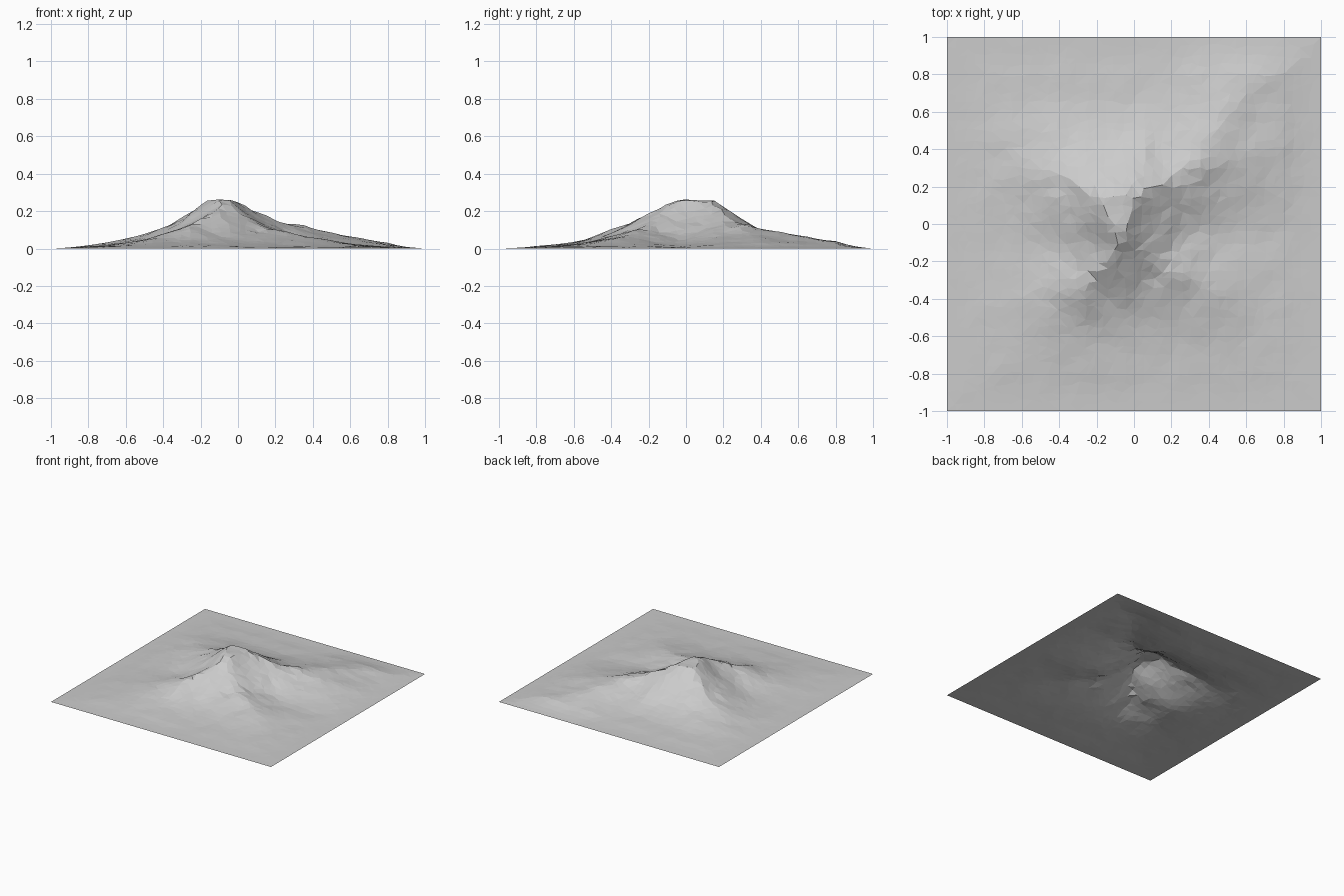
import bpy, bmesh, random
from mathutils import Vector, noise
from mathutils.geometry import intersect_point_line

random.seed(4)
if "Cube" in bpy.data.objects:
    bpy.data.objects.remove(bpy.data.objects["Cube"], do_unlink=True)

# Crest lines of the mountain: x, y, height
SUMMIT = (-0.1, 0.09, 0.262)
SHOULDER = (0.02, 0.16, 0.235)
RIDGES = [
    [SUMMIT, SHOULDER, (0.2, 0.24, 0.15), (0.3, 0.31, 0.12), (0.4, 0.42, 0.1),
     (0.5, 0.6, 0.07), (0.63, 0.75, 0.04), (0.75, 0.9, 0)],
    [(0.3, 0.31, 0.12), (0.45, 0.35, 0.095), (0.6, 0.39, 0.06), (0.9, 0.42, 0)],
    [SUMMIT, (-0.25, 0.18, 0.18), (-0.4, 0.27, 0.105), (-0.6, 0.4, 0.035), (-0.8, 0.5, 0)],
    [SUMMIT, (-0.07, -0.02, 0.235), (-0.12, -0.18, 0.19), (-0.24, -0.3, 0.125),
     (-0.38, -0.43, 0.06), (-0.55, -0.6, 0.02), (-0.7, -0.75, 0)],
    [(-0.07, -0.02, 0.235), (0.02, -0.13, 0.17), (0.15, -0.22, 0.115),
     (0.35, -0.33, 0.065), (0.55, -0.45, 0.02), (0.75, -0.6, 0)],
]


def ridge_height(point, ridge):
    """Height lent to a point by the closest parts of one crest."""
    best = 0
    for a, b in zip(ridge, ridge[1:]):
        start, end = Vector(a[:2]), Vector(b[:2])
        near, t = intersect_point_line(point, start, end)
        t = min(max(t, 0), 1)
        distance = (point - start.lerp(end, t)).length
        crest = a[2] + (b[2] - a[2]) * t
        best = max(best, crest * 2.718 ** -((distance / 0.25) ** 1.35))
    return best


def terrain_height(x, y):
    p = Vector((x, y))
    height = sum(ridge_height(p, r) ** 6 for r in RIDGES) ** (1 / 6)
    peak = 1 - min(1, (p - Vector(SUMMIT[:2])).length / 0.3)
    height = min(height, 0.262) * (1 - 0.03 * peak)
    # Weathered gullies on the slopes, faint ripples on the plain
    rough = noise.fractal(Vector((x * 4, y * 4, 2)), 0.8, 2.1, 4)
    height *= 1 + 0.13 * rough * (1 - peak)
    fade = min(1, 5 * (1 - max(abs(x), abs(y))))
    ripple = 0.004 * (0.5 + noise.noise(Vector((x * 7, y * 7, 5))))
    return max(0, (height + ripple) * fade)


# Landscape sheet with an irregular triangle pattern
CELLS = 40
bm = bmesh.new()
bmesh.ops.create_grid(bm, x_segments=CELLS, y_segments=CELLS, size=1)
for v in bm.verts:
    if max(abs(v.co.x), abs(v.co.y)) < 0.99:
        v.co.x += random.uniform(-0.3, 0.3) * 2 / CELLS
        v.co.y += random.uniform(-0.3, 0.3) * 2 / CELLS
    v.co.z = terrain_height(v.co.x, v.co.y)
bmesh.ops.triangulate(bm, faces=bm.faces[:], quad_method='SHORT_EDGE')
mesh = bpy.data.meshes.new("mountain_terrain")
bm.to_mesh(mesh)
bm.free()

# Plain stone colour
stone = bpy.data.materials.new("stone_grey")
stone.use_nodes = True
colour = (0.6, 0.6, 0.6, 1)
stone.diffuse_color = colour
stone.node_tree.nodes["Principled BSDF"].inputs["Base Color"].default_value = colour
mesh.materials.append(stone)
terrain = bpy.data.objects.new("mountain_terrain", mesh)
bpy.context.collection.objects.link(terrain)
